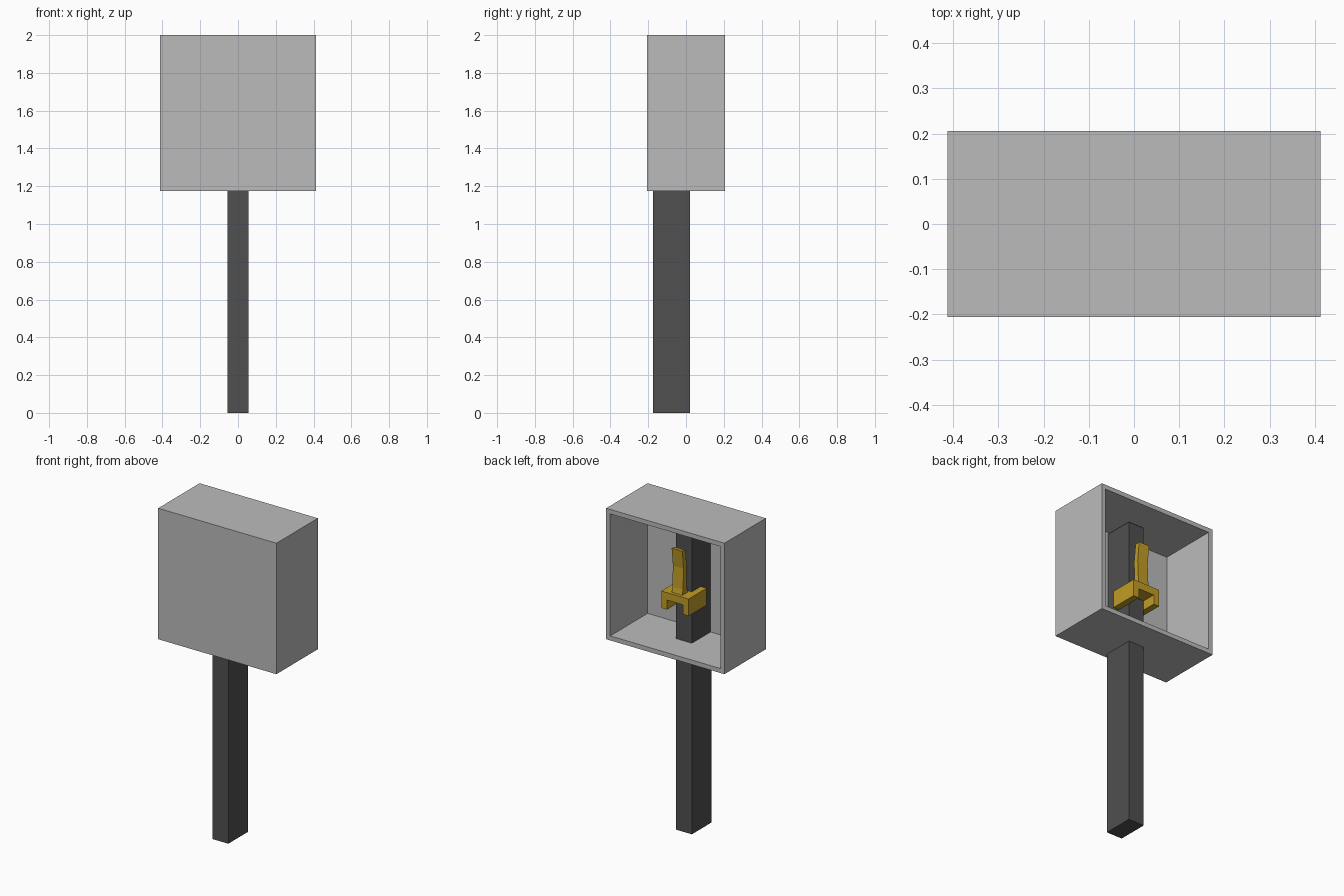
import bpy
import bmesh

cube = bpy.data.objects.get("Cube")
if cube:
    bpy.data.objects.remove(cube, do_unlink=True)


def material(name, rgb):
    mat = bpy.data.materials.new(name)
    mat.use_nodes = True
    color = (*rgb, 1.0)
    mat.diffuse_color = color
    mat.node_tree.nodes["Principled BSDF"].inputs["Base Color"].default_value = color
    return mat


light_grey = material("light_grey", (0.5, 0.5, 0.5))
dark_grey = material("dark_grey", (0.08, 0.08, 0.08))
yellow = material("mustard_yellow", (0.53, 0.34, 0.02))


def finish(name, bm, mat):
    bmesh.ops.recalc_face_normals(bm, faces=bm.faces[:])
    mesh = bpy.data.meshes.new(name)
    bm.to_mesh(mesh)
    bm.free()
    mesh.materials.append(mat)
    obj = bpy.data.objects.new(name, mesh)
    bpy.context.scene.collection.objects.link(obj)
    return obj


def box(name, low, high, mat, open_back=None):
    """Block between two corners, with an optional hollow opened at the back."""
    bm = bmesh.new()
    bmesh.ops.create_cube(bm, size=1)
    for v in bm.verts:
        v.co = [high[i] if v.co[i] > 0 else low[i] for i in range(3)]
    if open_back:
        bm.normal_update()
        back = max(bm.faces, key=lambda f: f.normal.y)
        bmesh.ops.inset_region(bm, faces=[back], thickness=open_back)
        floor = bmesh.ops.extrude_face_region(bm, geom=[back])
        for v in floor["geom"]:
            if isinstance(v, bmesh.types.BMVert):
                v.co.y = low[1] + open_back
        if back.is_valid:
            bmesh.ops.delete(bm, geom=[back], context='FACES_ONLY')
    return finish(name, bm, mat)


def extrude_profile(name, points, axis, start, end, mat):
    """Extrude a closed profile along x (points are y, z) or y (points are x, z)."""
    bm = bmesh.new()
    if axis == 'x':
        verts = [bm.verts.new((start, a, b)) for a, b in points]
        shift = (end - start, 0, 0)
    else:
        verts = [bm.verts.new((a, start, b)) for a, b in points]
        shift = (0, end - start, 0)
    face = bm.faces.new(verts)
    new = bmesh.ops.extrude_face_region(bm, geom=[face], use_keep_orig=True)
    moved = [g for g in new["geom"] if isinstance(g, bmesh.types.BMVert)]
    bmesh.ops.translate(bm, verts=moved, vec=shift)
    return finish(name, bm, mat)


# Hollow housing, open at the back
box("housing", (-0.412, -0.206, 1.175), (0.412, 0.206, 2.0), light_grey, open_back=0.04)

# Post running from the ground to the housing ceiling
box("post", (-0.055, -0.175, 0), (0.055, 0.02, 1.96), dark_grey)

# Bracket: arch behind the post, with cheeks gripping both of its sides
outer, inner, bottom, under, top = 0.095, 0.055, 1.42, 1.48, 1.527
arch = [(-outer, bottom), (-inner, bottom), (-inner, under), (inner, under),
        (inner, bottom), (outer, bottom), (outer, top), (-outer, top)]
extrude_profile("bracket", arch, 'y', -0.07, 0.11, yellow)

# Lever with a flared foot, leaning slightly to the back
lever = [(0.03, top), (0.05, 1.56), (0.045, 1.69), (0.058, 1.80),
         (0.09, 1.805), (0.077, 1.69), (0.083, 1.56), (0.09, top)]
extrude_profile("lever", lever, 'x', -0.037, 0.037, yellow)
